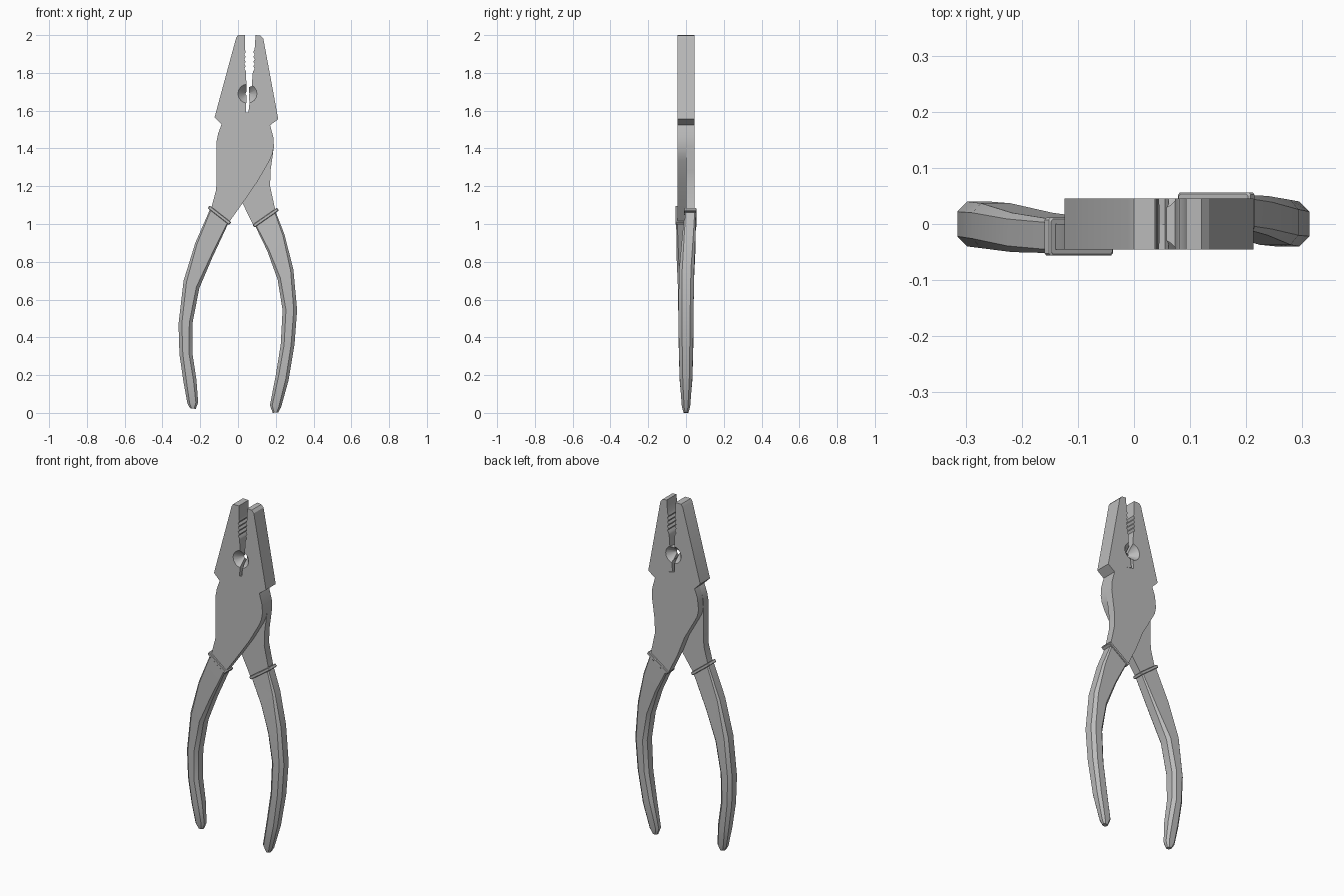
import bpy, bmesh, math
from mathutils import Vector

if "Cube" in bpy.data.objects:
    bpy.data.objects.remove(bpy.data.objects["Cube"])

T = 0.045  # half thickness of the steel

steel = bpy.data.materials.new("plain grey")
steel.diffuse_color = (0.5, 0.5, 0.5, 1)
steel.use_nodes = True
steel.node_tree.nodes["Principled BSDF"].inputs["Base Color"].default_value = steel.diffuse_color


def loft(name, rings):
    """Skin a closed solid through rings holding equal numbers of points."""
    bm = bmesh.new()
    rows = [[bm.verts.new(p) for p in r] for r in rings]
    n = len(rows[0])
    for a, b in zip(rows, rows[1:]):
        for i in range(n):
            j = (i + 1) % n
            bm.faces.new((a[i], a[j], b[j], b[i]))
    bm.faces.new(rows[0])
    bm.faces.new(rows[-1][::-1])
    bmesh.ops.recalc_face_normals(bm, faces=bm.faces[:])
    me = bpy.data.meshes.new(name)
    bm.to_mesh(me)
    bm.free()
    me.materials.append(steel)
    ob = bpy.data.objects.new(name, me)
    bpy.context.collection.objects.link(ob)
    return ob


def slab(name, pts, y0, y1):
    return loft(name, [[(x, y, z) for x, z in pts] for y in (y0, y1)])


def activate(ob):
    bpy.ops.object.select_all(action='DESELECT')
    ob.select_set(True)
    bpy.context.view_layer.objects.active = ob


def boolean(ob, other, op):
    activate(ob)
    m = ob.modifiers.new("bool", 'BOOLEAN')
    m.operation, m.object, m.solver = op, other, 'EXACT'
    bpy.ops.object.modifier_apply(modifier=m.name)
    bpy.data.objects.remove(other)


def smooth(ob, angle=28):
    activate(ob)
    bpy.ops.object.shade_smooth_by_angle(angle=math.radians(angle))


def teeth(base, depth):
    return [(base + (depth if i % 2 else 0), 1.81 + 0.0125 * i) for i in range(9)]


# shoulder arcs where each jaw rests on the opposite plate
arc_l = [(-0.087, 1.528), (-0.055, 1.56), (-0.013, 1.58), (0.042, 1.59)]
arc_r = [(0.17, 1.523), (0.138, 1.557), (0.096, 1.58), (0.055, 1.59)]

# jaws, full thickness
jaw_l = slab("left_jaw", arc_l + [(0.044, 1.65), (0.045, 1.73), (0.042, 1.80)]
             + teeth(0.041, -0.008)
             + [(0.037, 1.925), (0.037, 2.0), (0.0, 2.0), (-0.01, 1.985), (-0.124, 1.565)], -T, T)
jaw_r = slab("right_jaw", arc_r + [(0.062, 1.65), (0.058, 1.655), (0.058, 1.725),
                                   (0.073, 1.73), (0.078, 1.80)]
             + teeth(0.081, 0.008)
             + [(0.088, 1.925), (0.093, 2.0), (0.12, 1.997), (0.134, 1.982), (0.213, 1.555)], -T, T)

# crossing plates, half thickness, each fused to its own jaw
front = slab("front_plate", arc_l + [(0.12, 1.60), (0.168, 1.56), (0.17, 1.523),
             (0.187, 1.46), (0.19, 1.41), (0.182, 1.37), (0.167, 1.335), (0.103, 1.225),
             (0.024, 1.11), (-0.047, 1.01), (-0.14, 1.09), (-0.116, 1.18),
             (-0.113, 1.235), (-0.113, 1.44), (-0.105, 1.48)], -T, 0)
back = slab("back_plate", arc_r[:3] + [(0.042, 1.59), (-0.035, 1.60), (-0.085, 1.56),
            (-0.087, 1.528), (-0.105, 1.48), (-0.113, 1.41), (-0.104, 1.37),
            (-0.085, 1.335), (-0.022, 1.225), (0.024, 1.11), (0.083, 0.99),
            (0.196, 1.08), (0.17, 1.20), (0.172, 1.28), (0.19, 1.41), (0.187, 1.46)], 0, T)


# double cone that forms the grip hole and its cutting edges
def hole_cutter():
    return loft("hole_cutter", [[(0.05 + r * math.cos(a), y, 1.69 + r * math.sin(a))
                for a in [math.tau * k / 16 for k in range(16)]]
                for y, r in ((-0.06, 0.064), (0, 0.010), (0.06, 0.064))])


for jaw, plate, name in ((jaw_l, back, "left_jaw_half"), (jaw_r, front, "right_jaw_half")):
    boolean(jaw, hole_cutter(), 'DIFFERENCE')
    boolean(jaw, plate, 'UNION')
    jaw.name = name
    smooth(jaw)


# chamfered section between an outer and an inner edge point
def section(outer, inner, yc, h, c):
    o, i = Vector((outer[0], 0, outer[1])), Vector((inner[0], 0, inner[1]))
    w = (i - o).length
    u = (i - o) / w
    uv = [(0, -h + c), (c, -h), (w - c, -h), (w, -h + c),
          (w, h - c), (w - c, h), (c, h), (0, h - c)]
    return [o + u * s + Vector((0, yc + t, 0)) for s, t in uv]


# y centre, half depth and chamfer along each grip
DEPTH = [(0.022, 0.030, 0.006), (0.015, 0.035, 0.011), (0.003, 0.040, 0.017),
         (0, 0.040, 0.018), (0, 0.038, 0.018), (0, 0.033, 0.016),
         (0, 0.022, 0.012), (0, 0.013, 0.008)]

GRIPS = {
    "left": (-1, [((-0.148, 1.078), (-0.052, 1.002)), ((-0.226, 0.90), (-0.137, 0.82)),
                  ((-0.288, 0.70), (-0.205, 0.66)), ((-0.315, 0.47), (-0.24, 0.48)),
                  ((-0.310, 0.31), (-0.242, 0.32)), ((-0.288, 0.16), (-0.220, 0.175)),
                  ((-0.268, 0.05), (-0.211, 0.055)), ((-0.254, 0.025), (-0.224, 0.021))],
             ((-0.150, 1.098), (-0.036, 1.009))),
    "right": (1, [((0.200, 1.063), (0.092, 0.988)), ((0.246, 0.945), (0.156, 0.855)),
                  ((0.293, 0.76), (0.21, 0.705)), ((0.313, 0.545), (0.236, 0.545)),
                  ((0.299, 0.36), (0.226, 0.36)), ((0.267, 0.17), (0.200, 0.20)),
                  ((0.228, 0.03), (0.169, 0.04)), ((0.213, 0.003), (0.184, 0.0))],
              ((0.206, 1.086), (0.077, 0.996))),
}

for side, (s, edges, (co, ci)) in GRIPS.items():
    # curved grip
    grip = loft(side + "_handle_grip",
                [section(o, i, s * yc, h, c) for (o, i), (yc, h, c) in zip(edges, DEPTH)])
    smooth(grip)
    # collar lip at the top of the grip
    o, i = Vector(co), Vector(ci)
    u = (i - o).normalized()
    down = Vector((-u.y, u.x))
    if down.y > 0:
        down = -down
    rings = []
    for d, e in ((0, 0.003), (0.003, 0), (0.015, 0), (0.018, 0.003)):
        rings.append(section(o + u * e + down * d, i - u * e + down * d,
                             s * 0.0225, 0.034 - e, 0.004))
    smooth(loft(side + "_handle_collar", rings))
